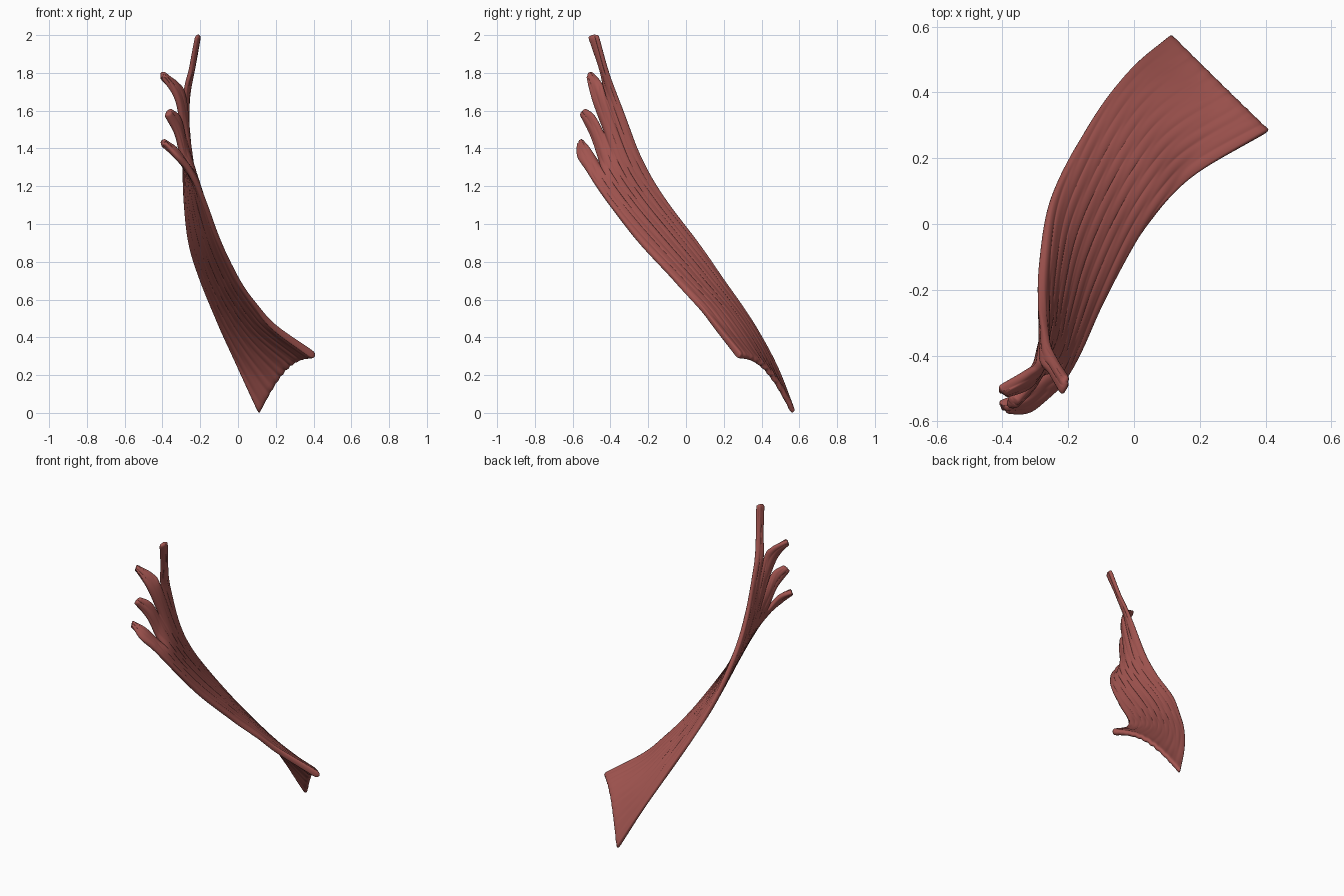
import bpy, bmesh, math
from mathutils import Vector

cube = bpy.data.objects.get("Cube")
if cube:
    bpy.data.objects.remove(cube)

COLS, SEG = 12, 7          # columns per slip, samples per curve span


def vecs(*pts):
    return [Vector(p) for p in pts]


def spline(pts):
    """Smooth curve through every point."""
    ext = [2 * pts[0] - pts[1]] + pts + [2 * pts[-1] - pts[-2]]
    out = []
    for a, b, c, d in zip(ext, ext[1:], ext[2:], ext[3:]):
        for k in range(SEG):
            t = k / SEG
            out.append(b + 0.5 * t * (c - a + t * (2 * a - 5 * b + 4 * c - d
                                                   + t * (3 * (b - c) + d - a))))
    return out + [pts[-1]]


def lens(t):
    """Full in the middle, thin at both sides."""
    return 0.35 + 0.65 * math.sqrt(max(0, math.sin(math.pi * t)))


# Long borders of the twisted sheet, from the wide end to the slips
back_edge = vecs((.113, .572, -.005), (0, .48, .24), (-.1, .36, .46), (-.195, .2, .7),
                 (-.257, .06, .9), (-.28, -.11, 1.13), (-.28, -.235, 1.35),
                 (-.262, -.355, 1.66))
front_edge = vecs((.412, .282, .298), (.2, .16, .45), (.1, .07, .565), (0, -.065, .71),
                  (-.1, -.255, .915), (-.17, -.4, 1.095), (-.22, -.485, 1.215),
                  (-.265, -.535, 1.295))
notches = vecs((-.282, -.42, 1.67), (-.29, -.43, 1.475), (-.285, -.455, 1.32))

# Upper and lower border of each free slip (middle, tip), then its fullness
slips = [
    (vecs((-.235, -.413, 1.82), (-.205, -.462, 2.0)),
     vecs((-.252, -.46, 1.82), (-.218, -.518, 1.99)), 0.55),
    (vecs((-.32, -.45, 1.75), (-.405, -.5, 1.805)),
     vecs((-.325, -.495, 1.655), (-.395, -.52, 1.775)), 0.8),
    (vecs((-.315, -.485, 1.575), (-.36, -.53, 1.61)),
     vecs((-.325, -.5, 1.46), (-.38, -.56, 1.575)), 0.8),
    (vecs((-.335, -.51, 1.405), (-.405, -.545, 1.445)),
     vecs((-.325, -.572, 1.35), (-.39, -.57, 1.42)), 0.8),
]

# Five guides fan out between the borders and end at the notches
guides = [back_edge]
for i, notch in enumerate(notches):
    u = (i + 1) / 4
    guides.append([a.lerp(b, u) for a, b in zip(back_edge[:-1], front_edge)] + [notch])
guides.append(front_edge)


def border(guide, tip):
    body = spline(guide)
    free = spline([guide[-2], guide[-1]] + tip)
    return body + free[SEG + 1:]


bm = bmesh.new()
weights = bm.verts.layers.deform.verify()
placed = []
body_rows = SEG * (len(back_edge) - 1)
for i, (upper, lower, fullness) in enumerate(slips):
    left, right = border(guides[i], upper), border(guides[i + 1], lower)
    grid = []
    for r, (a, b) in enumerate(zip(left, right)):
        row = []
        for c in range(COLS + 1):
            t = c / COLS
            u = (i + t) / 4
            p = a.lerp(b, t)
            # wide end arches upward and has a slightly ragged rim
            p.z += 0.085 * math.sin(math.pi * u) * max(0, 1 - r / (3 * SEG)) ** 1.5
            if r == 0:
                p.z += 0.006 * math.sin(u * 70) * math.sin(math.pi * u)
            # free slips end in a slightly rounded tip
            free = max(0, r - body_rows) / (len(left) - 1 - body_rows)
            p += (a - left[r - 1] if r else Vector()) * free ** 4 * 0.3 * math.sin(math.pi * t)
            v = bm.verts.new(p)
            # belly is thickest in the middle, the wide end has an even, blunt rim
            split = min(1, max(0, (r - body_rows + SEG) / SEG))
            belly = max(lens(u) * min(1, 0.5 + r / (4 * SEG)),
                        0.6 + 0.25 * u ** 4 - r / (6 * SEG))
            v[weights][0] = belly + (fullness * lens(t) - belly) * split
            row.append(v)
            placed.append((v, u, r / len(left)))
        grid.append(row)
    for low, high in zip(grid, grid[1:]):
        for c in range(COLS):
            bm.faces.new((low[c], low[c + 1], high[c + 1], high[c]))
bmesh.ops.remove_doubles(bm, verts=bm.verts, dist=0.0003)
bmesh.ops.recalc_face_normals(bm, faces=bm.faces)
bm.normal_update()

# Lengthwise fibre ridges that wander slightly
shifts = [(v, v.normal * (0.0013 * math.sin(62 * u + 4 * math.sin(5 * w))
                          + 0.001 * math.sin(97 * u + 6 * math.sin(7 * w + 1))))
          for v, u, w in placed if v.is_valid]
for v, shift in shifts:
    v.co += shift

mesh = bpy.data.meshes.new("muscle_sheet")
bm.to_mesh(mesh)
bm.free()
muscle = bpy.data.objects.new("muscle_sheet", mesh)
bpy.context.collection.objects.link(muscle)
muscle.vertex_groups.new(name="belly")

# Muscle colour
red = bpy.data.materials.new("muscle red")
red.use_nodes = True
colour = (0.36, 0.09, 0.08, 1)
red.diffuse_color = colour
red.node_tree.nodes["Principled BSDF"].inputs["Base Color"].default_value = colour
mesh.materials.append(red)

# Thickness and rounded borders
solid = muscle.modifiers.new("thickness", 'SOLIDIFY')
solid.thickness = 0.05
solid.offset = 0
solid.vertex_group = "belly"
soft = muscle.modifiers.new("rounding", 'SUBSURF')
soft.levels = soft.render_levels = 1

bpy.context.view_layer.objects.active = muscle
muscle.select_set(True)
bpy.ops.object.shade_smooth_by_angle(angle=math.radians(50))
